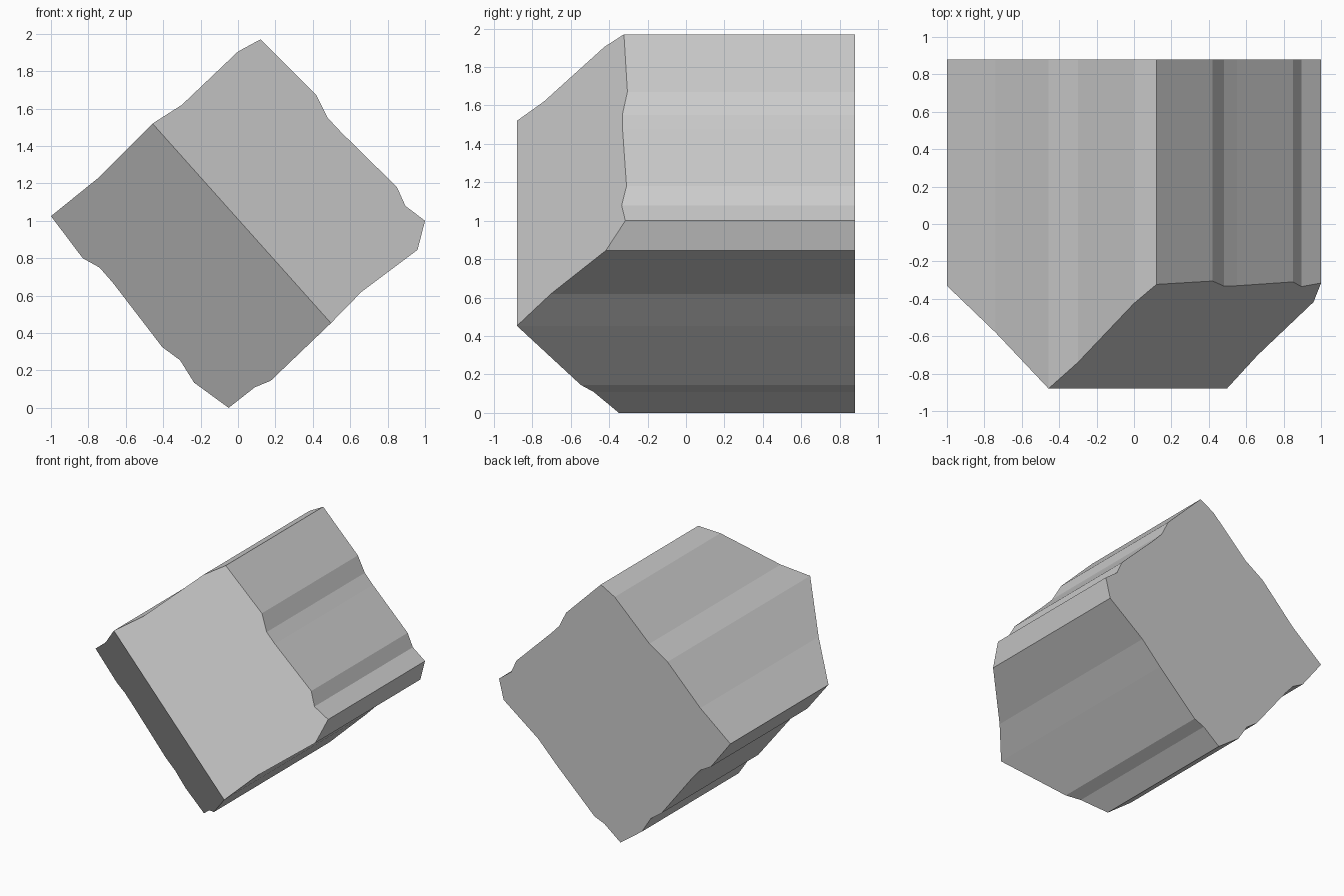
import bpy, bmesh
from mathutils import Vector

if "Cube" in bpy.data.objects:
    bpy.data.objects.remove(bpy.data.objects["Cube"])

# Rough-edged block profile in the XZ plane, clockwise from the top
profile = [Vector(p) for p in [
    (0.12, 1.97), (0.42, 1.67), (0.48, 1.55), (0.55, 1.475), (0.85, 1.18), (0.895, 1.08),
    (1.0, 1.0), (0.96, 0.845), (0.66, 0.62), (0.497, 0.453), (0.175, 0.145), (0.09, 0.11),
    (-0.05, 0.0), (-0.235, 0.135), (-0.31, 0.255), (-0.405, 0.325), (-0.67, 0.67),
    (-0.74, 0.75), (-0.83, 0.80), (-1.0, 1.025), (-0.74, 1.235), (-0.457, 1.52),
    (-0.30, 1.62), (0.0, 1.905)]]
HALF = 0.88
RIDGE_A, RIDGE_B = 9, 21   # profile corners joined by the front ridge

a, b = profile[RIDGE_A], profile[RIDGE_B]
along = (b - a).normalized()
normal = Vector((along.y, -along.x))


def front_y(p):
    # Both front bevels slope back from the ridge
    d = (p - a).dot(normal)
    return -HALF + abs(d) * (0.763 if d > 0 else 0.748)


bm = bmesh.new()
front = [bm.verts.new((p.x, front_y(p), p.y)) for p in profile]
back = [bm.verts.new((p.x, HALF, p.y)) for p in profile]

# Sides, flat back and two front bevels
n = len(profile)
for i in range(n):
    j = (i + 1) % n
    bm.faces.new((front[i], front[j], back[j], back[i]))
bm.faces.new(back)
bm.faces.new(front[RIDGE_A:RIDGE_B + 1])
bm.faces.new(front[RIDGE_B:] + front[:RIDGE_A + 1])
bmesh.ops.recalc_face_normals(bm, faces=bm.faces)

mesh = bpy.data.meshes.new("wedge_block")
bm.to_mesh(mesh)
bm.free()
bpy.context.collection.objects.link(bpy.data.objects.new("wedge_block", mesh))
